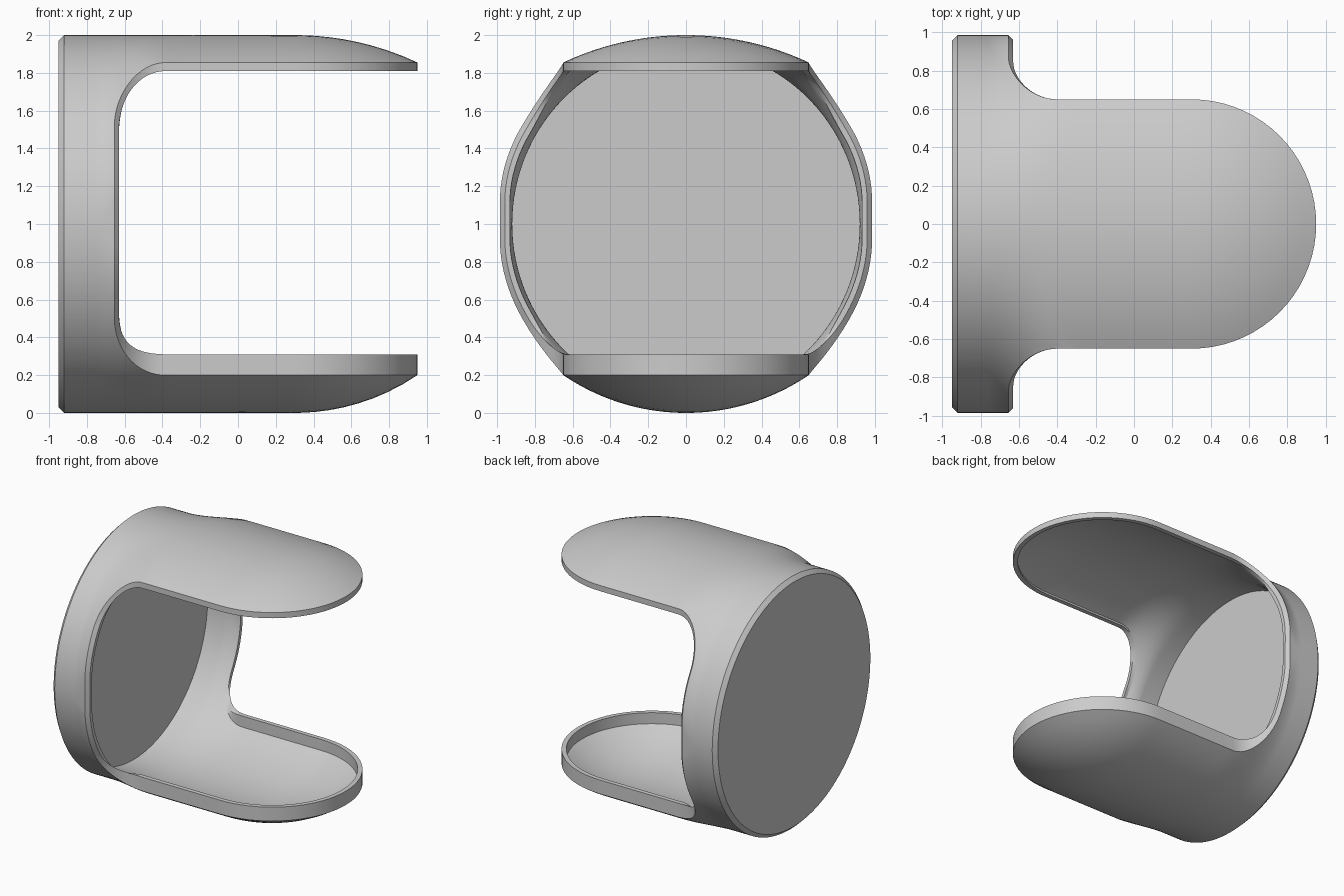
import bpy, bmesh
from math import sin, cos, asin, sqrt, pi, hypot, radians
from mathutils import Vector

if "Cube" in bpy.data.objects:
    bpy.data.objects.remove(bpy.data.objects["Cube"])

RY = 0.985                      # ring half width
X_STRAIGHT, X_TIP, HALF = -0.4, 0.3, 0.65   # tongue outline
X_RIM, X_BACK, X_PLATE = -0.655, -0.95, -0.91
Q1 = radians(62)                # ring angle where the side fillet starts
SAG = {1: 0.145, -1: 0.2}       # dome height of upper / lower tongue
BAND = {1: 0.045, -1: 0.11}     # vertical edge band of upper / lower tongue
NA, NB, NC, ND, NU = 10, 14, 8, 18, 24


def smooth(a, b, x):
    t = min(1, max(0, (x - a) / (b - a)))
    return t * t * (3 - 2 * t)


def shell(x, q, top, depth=0.0):
    """Point on the shell: round ring at the back blending into a domed tongue."""
    y, zc = RY * sin(q), cos(q)
    w = smooth(-0.76, -0.38, x)
    rho = hypot(max(0, x - X_TIP), y)
    r = (HALF ** 2 + SAG[top] ** 2) / (2 * SAG[top])
    zd = 1 - r + sqrt(max(0, r * r - rho * rho))
    z = zc + (zd - zc) * w
    n = Vector((0, y, z)).normalized() * (1 - w) + Vector((0, 0, 0.7)) * w
    return Vector((x, y, z)) - n * depth


def outline(inset):
    """Rim of one quadrant: (x, ring angle, tongue weight, ring angle at the back)."""
    half = HALF - inset
    qe = asin(half / RY)
    pts = []
    for i in range(NA):                              # side of ring
        q = pi / 2 + (Q1 - pi / 2) * i / NA
        pts.append((X_RIM, q, 0, q))
    for i in range(NB):                              # concave fillet
        t, f = i / NB * pi / 2, i / NB
        pts.append((X_STRAIGHT - (X_STRAIGHT - X_RIM) * cos(t),
                    Q1 - (Q1 - qe) * sin(t), smooth(0, 1, f),
                    Q1 + (radians(37) - Q1) * f))
    for i in range(NC):                              # straight tongue edge
        f = i / NC
        pts.append((X_STRAIGHT + (X_TIP - X_STRAIGHT) * f, qe, 1,
                    radians(37 - 15 * f)))
    for i in range(ND + 1):                          # round tip
        f = i / ND
        pts.append((X_TIP + half * sin(f * pi / 2),
                    asin(half * max(0, cos(f * pi / 2)) / RY), 1,
                    radians(22 * (1 - f))))
    return pts


def column(outer, inner, top):
    """Section from back face, along the outside, over the rim, back along the inside."""
    x, q, v, b = outer
    xi, qi = inner[:2]
    start = shell(-0.92, b, top)
    pts = [Vector((X_BACK, start.y * 0.97, start.z * 0.97))]
    for i in range(NU + 1):
        f = i / NU
        pts.append(shell(-0.92 + (x + 0.92) * f, b + (q - b) * f, top))
    lift = Vector((0.025 * (1 - v), 0, 0))
    lip = shell(x, q, top, 0.032 * (1 - v)) + lift - Vector((0, 0, BAND[top] * v))
    p = shell(xi, qi, top, 0.065 * (1 - v)) + lift
    p.z += (lip.z - p.z) * v
    pts += [lip, p]
    for i in range(NU + 1):
        f = 1 - i / NU
        pts.append(shell(X_PLATE + (xi - X_PLATE) * f, b + (qi - b) * f, top, 0.065))
    return pts


# quadrants joined into one closed loop of sections
rims = list(zip(outline(0), outline(0.035)))
loop = []
for top in (1, -1):
    quad = [column(o, i, top) for o, i in rims]
    sides = []
    for sy in (1, -1):
        sides.append([[Vector((p.x, p.y * sy, 1 + p.z * top)) for p in c] for c in quad])
    if top == 1:
        loop += sides[0] + sides[1][-2::-1]
    else:
        loop += sides[1][1:] + sides[0][-2:0:-1]

bm = bmesh.new()
cols = [[bm.verts.new(p) for p in c] for c in loop]
for a, b in zip(cols, cols[1:] + cols[:1]):
    for i in range(len(a) - 1):
        bm.faces.new((a[i], b[i], b[i + 1], a[i + 1]))

# back face and inner plate
bm.faces.new([c[0] for c in cols])
bm.faces.new([c[-1] for c in cols])
bmesh.ops.recalc_face_normals(bm, faces=bm.faces[:])

mesh = bpy.data.meshes.new("clip_shell")
bm.to_mesh(mesh)
bm.free()
obj = bpy.data.objects.new("clip_shell", mesh)
bpy.context.collection.objects.link(obj)
bpy.context.view_layer.objects.active = obj
obj.select_set(True)
bpy.ops.object.shade_smooth_by_angle(angle=radians(28))
